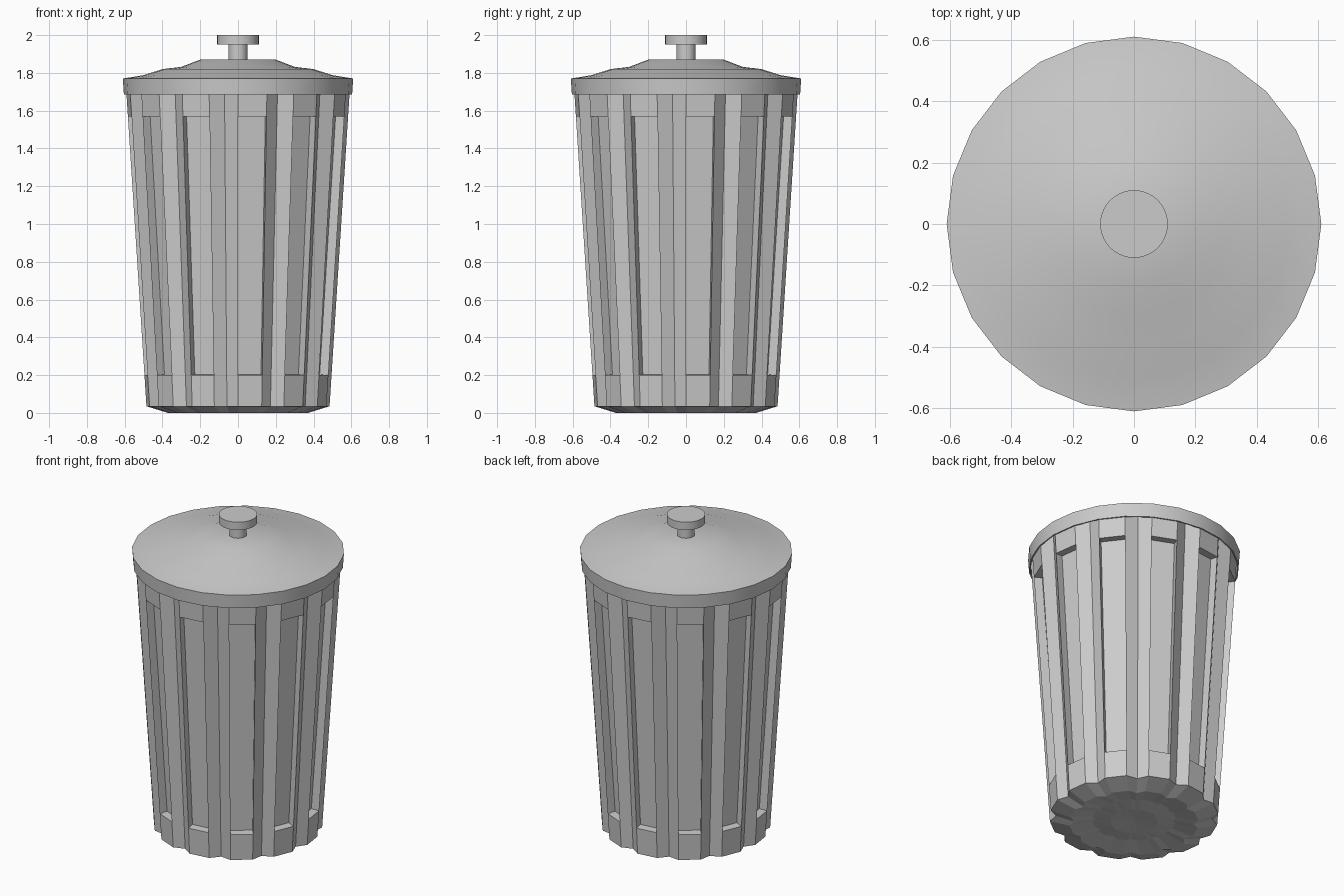
import bpy, bmesh, math

if "Cube" in bpy.data.objects:
    bpy.data.objects.remove(bpy.data.objects["Cube"])


def lathe(name, profile, sides, scale=None, angles=None, smooth=True, edit=None):
    """Revolve (radius, z) points; angle 0 faces the front."""
    angles = angles or [360 * i / sides for i in range(sides)]
    n = len(angles)
    bm = bmesh.new()
    rings = []
    for r, z in profile:
        if r == 0:
            rings.append([bm.verts.new((0, 0, z))] * n)
            continue
        ring = []
        for i, a in enumerate(angles):
            t, k = math.radians(a), r * (scale[i % len(scale)] if scale else 1)
            ring.append(bm.verts.new((k * math.sin(t), -k * math.cos(t), z)))
        rings.append(ring)
    bands = []
    for lo, hi in zip(rings, rings[1:]):
        band = []
        for i in range(n):
            j = (i + 1) % n
            corners = list(dict.fromkeys([lo[i], lo[j], hi[j], hi[i]]))
            band.append(bm.faces.new(corners))
        bands.append(band)
    bm.normal_update()
    if edit:
        edit(bm, bands)
    mesh = bpy.data.meshes.new(name)
    bm.to_mesh(mesh)
    bm.free()
    obj = bpy.data.objects.new(name, mesh)
    bpy.context.collection.objects.link(obj)
    if smooth:
        bpy.ops.object.select_all(action='DESELECT')
        obj.select_set(True)
        bpy.context.view_layer.objects.active = obj
        bpy.ops.object.shade_smooth_by_angle(angle=math.radians(35))
    return obj


def side_radius(z):
    return 0.485 + (z - 0.04) * 0.064


# Sunken panel in each of the twelve flat staves
def sink_panels(bm, bands):
    bmesh.ops.inset_individual(bm, faces=bands[5][0::3], thickness=0.0,
                               depth=-0.05, use_even_offset=True)


# Fluted body: flat stave, then a V groove, every 30 degrees
flute_angles = [30 * k + a for k in range(12) for a in (0, 15, 22.5)]
body_profile = [(0, 0.02), (0.14, 0.01), (0.24, 0.02), (0.37, 0.0)]
body_profile += [(side_radius(z), z) for z in (0.035, 0.2, 1.57, 1.765)]
lathe("can_body", body_profile, 36, scale=(1, 1, 0.925), angles=flute_angles,
      smooth=False, edit=sink_panels)

# Lid with a hanging rim and stepped dome
lid_profile = [(0, 1.755), (0.596, 1.755), (0.596, 1.685), (0.604, 1.685),
               (0.61, 1.77), (0.5, 1.788), (0.4, 1.82), (0.3, 1.832),
               (0.2, 1.87), (0, 1.87)]
lathe("lid", lid_profile, 24)

# Knob on the lid
lathe("lid_knob", [(0, 1.86), (0.05, 1.86), (0.05, 1.95), (0.11, 1.95),
                   (0.11, 2.0), (0, 2.0)], 40)
